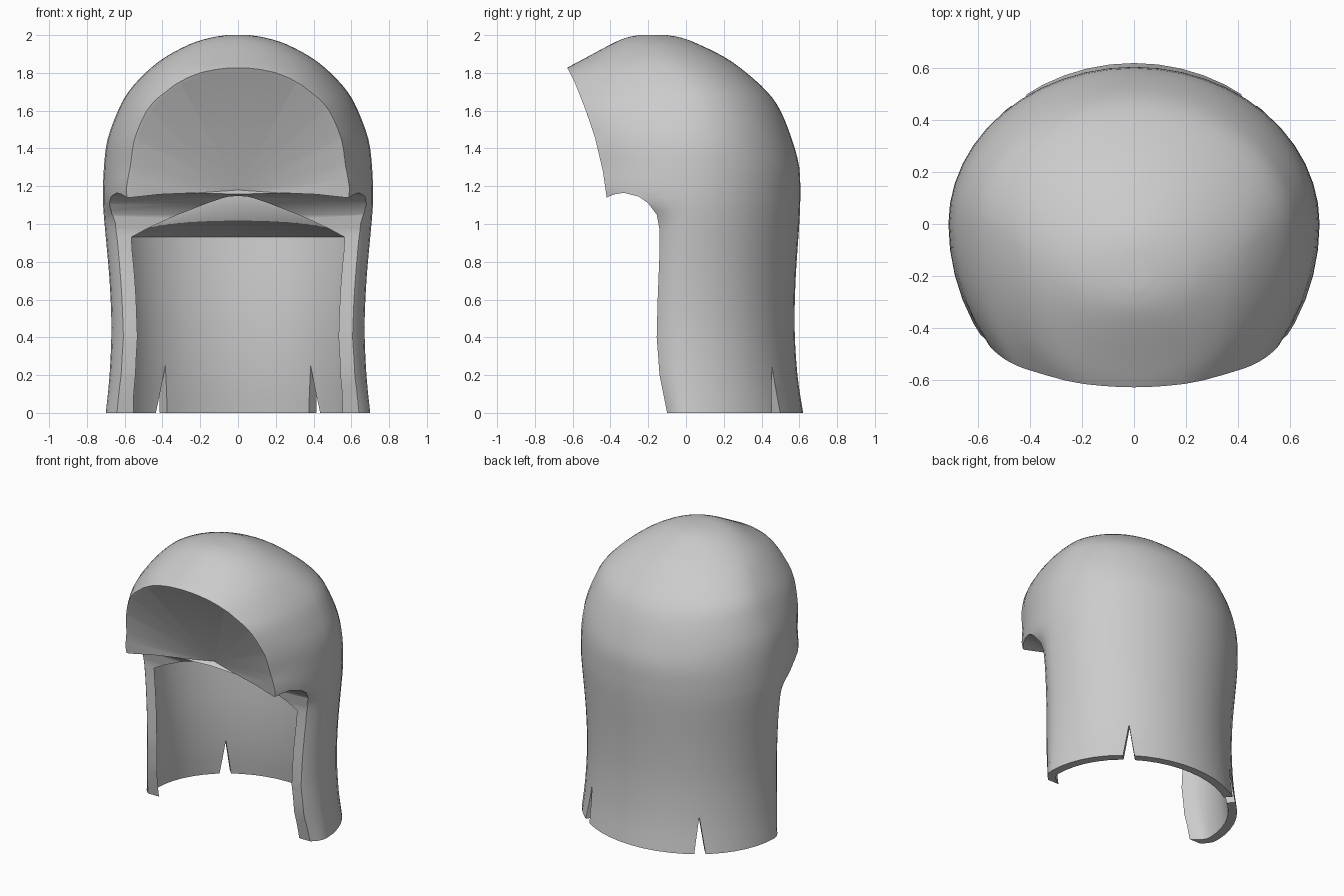
import bpy, bmesh, math
from mathutils import Vector

if "Cube" in bpy.data.objects:
    bpy.data.objects.remove(bpy.data.objects["Cube"])

grey = bpy.data.materials.new("light_grey")
grey.diffuse_color = (0.6, 0.6, 0.6, 1)
grey.use_nodes = True
grey.node_tree.nodes["Principled BSDF"].inputs["Base Color"].default_value = grey.diffuse_color

# Horizontal sections: height, half width, centre y, front y, back y
ROWS = [
    (0.0, .70, 0, -.25, .62), (.2, .68, 0, -.34, .59), (.45, .67, 0, -.37, .575),
    (.7, .68, 0, -.36, .58), (.93, .70, 0, -.35, .595), (1.04, .71, 0, -.42, .602),
    (1.14, .715, 0, -.74, .605), (1.3, .71, 0, -.75, .60), (1.45, .69, 0, -.79, .56),
    (1.6, .635, 0, -.82, .50), (1.7, .58, 0, -.76, .43), (1.8, .49, -.05, -.67, .32),
    (1.88, .39, -.12, -.53, .21), (1.95, .26, -.16, -.40, .07),
    (1.985, .15, -.17, -.32, -.02), (2.0, .06, -.18, -.25, -.10)]
# Side profile of the opening: neck edge, under the brim, then the brim rim
EDGE = [(-.09, -.2), (-.10, 0), (-.14, .2), (-.155, .4), (-.15, .6), (-.14, .85),
        (-.14, .97), (-.155, 1.05), (-.20, 1.11), (-.25, 1.145), (-.33, 1.165), (-.38, 1.157)]
RIM = [(-.42, 1.14), (-.44, 1.28), (-.48, 1.45), (-.53, 1.6), (-.585, 1.74), (-.625, 1.82)]


def smooth_rows(rows, steps=3):
    """Catmull-Rom interpolation between section rows."""
    out = []
    for i in range(len(rows) - 1):
        p = [Vector(rows[max(0, min(len(rows) - 1, i + k))]) for k in (-1, 0, 1, 2)]
        for s in range(steps):
            t = s / steps
            out.append(p[1] + .5 * t * (p[2] - p[0] + t * (2 * p[0] - 5 * p[1] + 4 * p[2] - p[3]
                       + t * (3 * (p[1] - p[2]) + p[3] - p[0]))))
    return out + [Vector(rows[-1])]


def section(row, n=48):
    z, w, c, f, b = row
    pts = []
    for i in range(n):
        a = 2 * math.pi * i / n
        s = math.sin(a)
        pts.append((w * math.cos(a), c + s * ((b - c) if s > 0 else (c - f)), z))
    return pts


def loft(name, rings, apex=None):
    """Closed skin over equal rings, ending in a cap or an apex."""
    bm = bmesh.new()
    loops = [[bm.verts.new(p) for p in ring] for ring in rings]
    n = len(loops[0])
    for a, b in zip(loops, loops[1:]):
        for i in range(n):
            bm.faces.new((a[i], a[(i + 1) % n], b[(i + 1) % n], b[i]))
    bm.faces.new(loops[0][::-1])
    if apex:
        tip = bm.verts.new(apex)
        for i in range(n):
            bm.faces.new((loops[-1][i], loops[-1][(i + 1) % n], tip))
    else:
        bm.faces.new(loops[-1])
    bmesh.ops.recalc_face_normals(bm, faces=bm.faces[:])
    me = bpy.data.meshes.new(name)
    bm.to_mesh(me)
    bm.free()
    me.materials.append(grey)
    ob = bpy.data.objects.new(name, me)
    bpy.context.collection.objects.link(ob)
    return ob


def rim_y(z):
    for (y0, z0), (y1, z1) in zip(RIM, RIM[1:]):
        if z <= z1:
            return y0 + (y1 - y0) * (z - z0) / (z1 - z0)
    return RIM[-1][0]


# Outer shell
hood = loft("hood", [section(r) for r in smooth_rows(ROWS)])
cutters = []

# Side profile cutter that opens the front
prof = [(-1.2, -.2)] + EDGE + RIM + [(-.70, 1.95), (-1.2, 1.95)]
cutters.append(loft("front_cutter", [[(x, y, z) for y, z in prof] for x in (-1, 1)]))

# Neck cavity with a ceiling that rises to a point
inner = [(z, w - .06, c, f + .05, b - .055) for z, w, c, f, b in smooth_rows(ROWS[:5])]
inner.insert(0, (-.1,) + inner[0][1:])
cutters.append(loft("neck_cutter", [section(r) for r in inner], (0, -.255, 1.172)))

# Shallow fan-shaped recess inside the brim
apex = Vector((0, -.27, 1.18))
fan = []
for i in range(33):
    a = math.pi * i / 32
    c, s = math.cos(a), math.sin(a)
    x = .57 * math.copysign(abs(c) ** (2 / 2.4), c)
    z = 1.14 + .665 * max(s, 0) ** (2 / 2.4)
    fan.append(Vector((x, rim_y(z), z)))
fan.append(Vector((0, -.45, 1.05)))
cutters.append(loft("face_cutter", [[apex + (p - apex) * 1.5 for p in fan]], apex))

# Two wedge slits in the back hem
for side in (-1, 1):
    out = Vector((side * .68, .73, 0))
    tan = Vector((-out.y, out.x, 0))
    tri = [tan * -.04 + Vector((0, 0, -.02)), tan * .04 + Vector((0, 0, -.02)), Vector((0, 0, .25))]
    cutters.append(loft("slit_cutter", [[out * r + p for p in tri] for r in (.45, .9)]))

# Apply the cuts, then remove the cutters
bpy.context.view_layer.objects.active = hood
hood.select_set(True)
for cut in cutters:
    cut.hide_render = True
    mod = hood.modifiers.new("cut", 'BOOLEAN')
    mod.operation, mod.solver, mod.object = 'DIFFERENCE', 'EXACT', cut
    bpy.ops.object.modifier_apply(modifier=mod.name)
for cut in cutters:
    bpy.data.objects.remove(cut)

bpy.ops.object.select_all(action='DESELECT')
hood.select_set(True)
bpy.ops.object.shade_smooth_by_angle(angle=math.radians(35))
